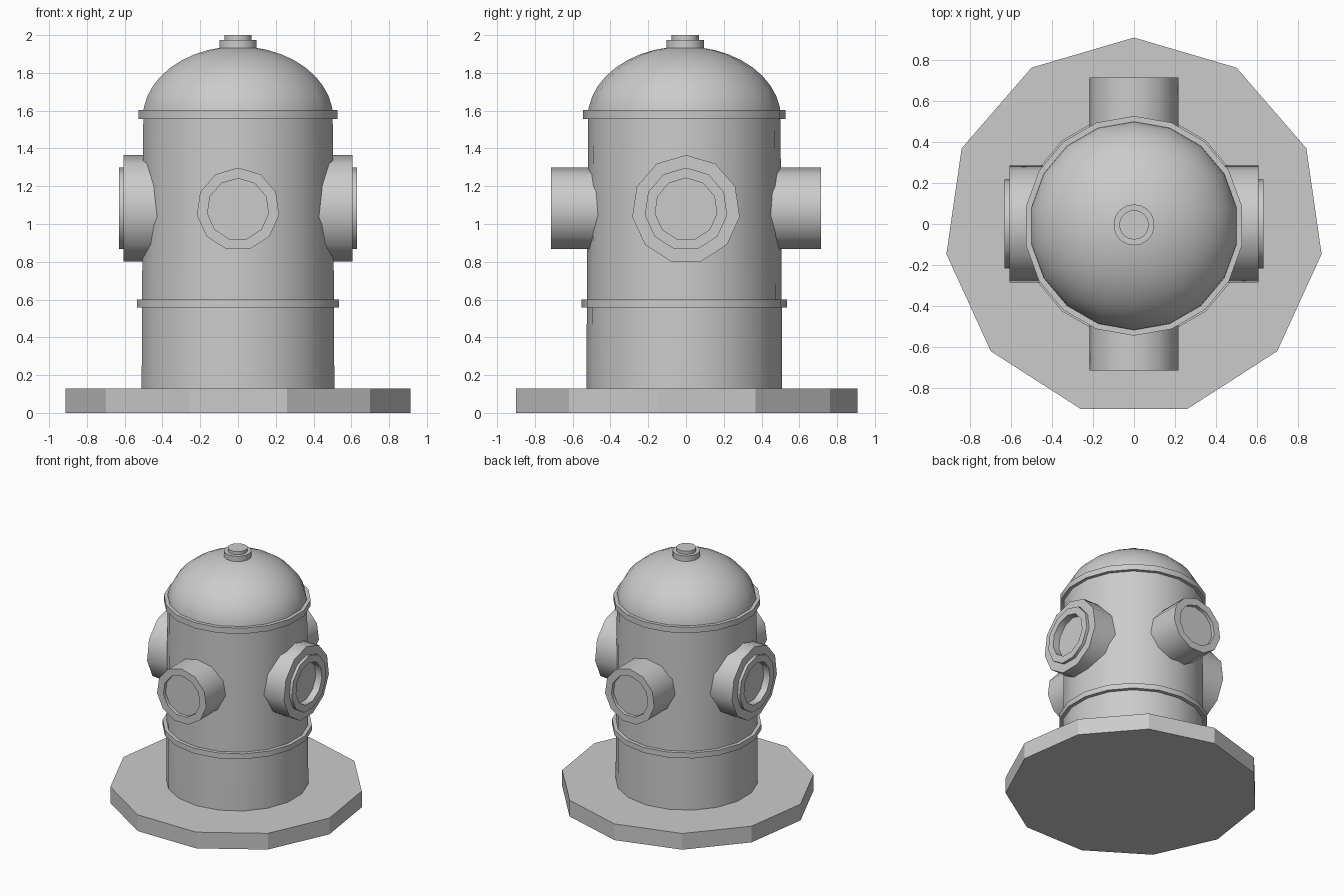
import bpy
import bmesh
from math import sin, cos, pi, radians
from mathutils import Matrix

if "Cube" in bpy.data.objects:
    bpy.data.objects.remove(bpy.data.objects["Cube"])


def lathe(name, profile, sides, matrix=Matrix(), smooth=40):
    """Spin (radius, height) points around z, first corner on +y; then place by matrix."""
    bm = bmesh.new()
    rings = []
    for r, h in profile:
        if r == 0:
            rings.append([bm.verts.new((0, 0, h))] * sides)
        else:
            rings.append([bm.verts.new((r * cos(pi / 2 + 2 * pi * i / sides),
                                        r * sin(pi / 2 + 2 * pi * i / sides), h))
                          for i in range(sides)])
    for a, b in zip(rings, rings[1:]):
        for i in range(sides):
            j = (i + 1) % sides
            bm.faces.new(list(dict.fromkeys((a[i], a[j], b[j], b[i]))))
    # cap open ends
    for ring in (rings[0], rings[-1]):
        if len(set(ring)) > 1:
            bm.faces.new(ring)
    bm.transform(matrix)
    bmesh.ops.recalc_face_normals(bm, faces=bm.faces[:])
    mesh = bpy.data.meshes.new(name)
    bm.to_mesh(mesh)
    bm.free()
    obj = bpy.data.objects.new(name, mesh)
    bpy.context.collection.objects.link(obj)
    if smooth:
        bpy.ops.object.select_all(action='DESELECT')
        obj.select_set(True)
        bpy.context.view_layer.objects.active = obj
        bpy.ops.object.shade_smooth_by_angle(angle=radians(smooth))
    return obj


SIDES = 18
axis = Matrix.Translation((0, -0.009, 0))

# Eleven-sided faceted foot plate
lathe("base_plate", [(0.923, 0), (0.923, 0.13)], 11,
      Matrix.Translation((0, -0.015, 0)), smooth=0)

# Slightly tapered barrel and its two flanges
lathe("barrel", [(0.518, 0.12), (0.516, 0.57), (0.509, 1.58)], SIDES, axis)
lathe("lower_flange", [(0.544, 0.557), (0.544, 0.6)], SIDES, axis)
lathe("upper_flange", [(0.535, 1.557), (0.535, 1.603)], SIDES, axis)

# Domed bonnet
dome = [(0.512 * cos(pi / 2 * k / 10), 1.56 + 0.38 * sin(pi / 2 * k / 10))
        for k in range(10)] + [(0, 1.94)]
lathe("dome", dome, SIDES, axis)

# Stepped operating nut on top
lathe("top_nut", [(0.1, 1.91), (0.1, 1.975), (0.072, 1.975), (0.072, 2.0)],
      SIDES, Matrix.Translation((0, -0.004, 0)))

# Recessed outlets, 11-sided with a corner pointing up
outlet = [(0.22, 0.4), (0.22, 0.714), (0.163, 0.714), (0.163, 0.687)]
side_outlet = [(0.287, 0.36), (0.287, 0.607), (0.22, 0.607), (0.22, 0.63),
               (0.165, 0.63), (0.165, 0.575)]
lay_forward = Matrix.Rotation(pi / 2, 4, 'X')  # axis to -y, corner to +z
for name, turn, profile in (("front_outlet", 0, outlet),
                            ("right_outlet", 90, side_outlet),
                            ("back_outlet", 180, outlet),
                            ("left_outlet", 270, side_outlet)):
    place = (Matrix.Translation((0, 0, 1.078))
             @ Matrix.Rotation(radians(turn), 4, 'Z') @ lay_forward)
    lathe(name, profile, 11, place)
